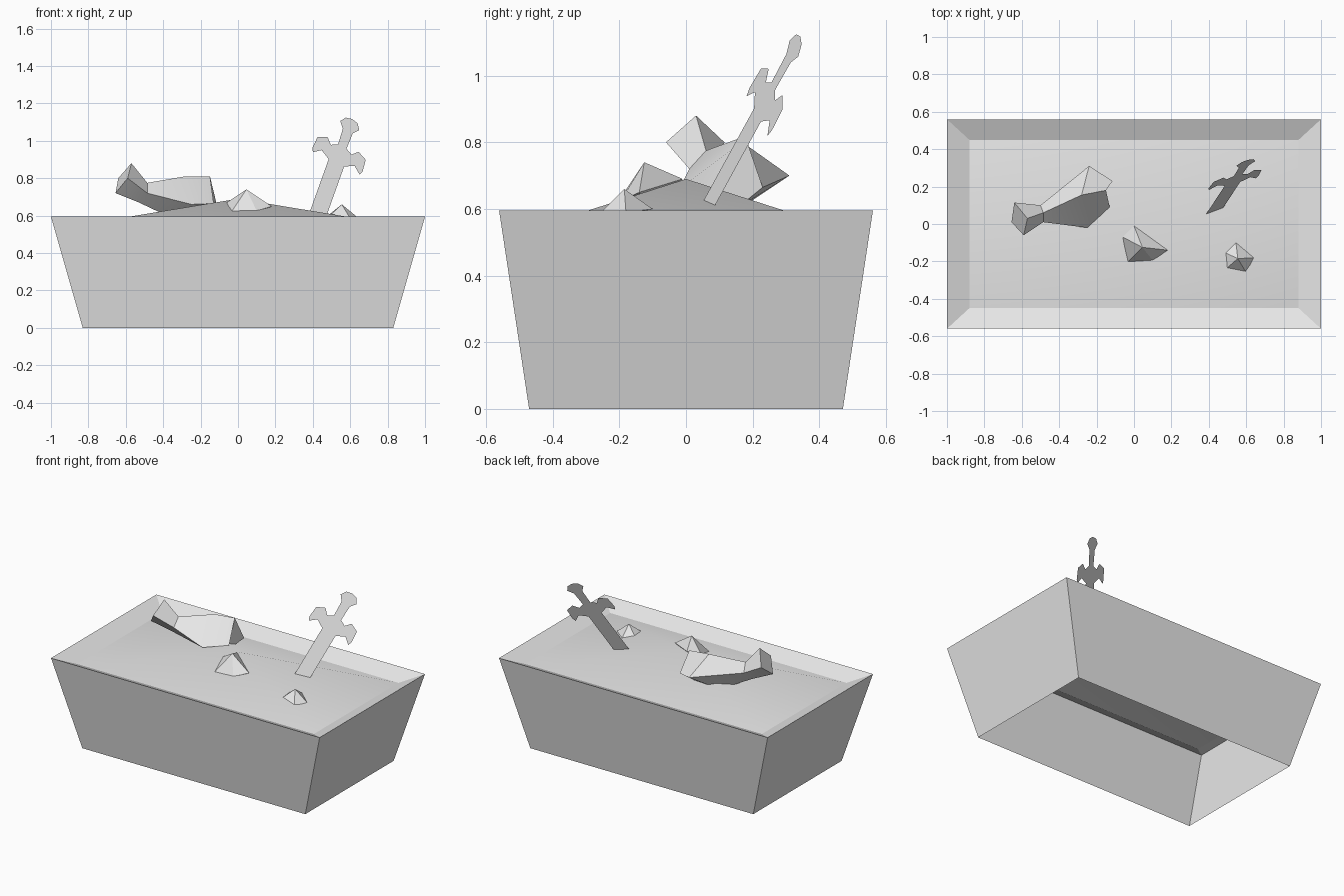
import bpy, bmesh, math
from mathutils import Vector

cube = bpy.data.objects.get("Cube")
if cube:
    bpy.data.objects.remove(cube, do_unlink=True)

stone = bpy.data.materials.new("plain_grey")
stone.use_nodes = True
stone.diffuse_color = (0.8, 0.8, 0.8, 1)
stone.node_tree.nodes["Principled BSDF"].inputs["Base Color"].default_value = (0.8, 0.8, 0.8, 1)


def finish(name, bm, smooth=None, recalc=True):
    """Turn a bmesh into a named object with the shared material."""
    if recalc:
        bmesh.ops.recalc_face_normals(bm, faces=bm.faces)
    mesh = bpy.data.meshes.new(name)
    bm.to_mesh(mesh)
    bm.free()
    mesh.materials.append(stone)
    obj = bpy.data.objects.new(name, mesh)
    bpy.context.collection.objects.link(obj)
    if smooth:
        bpy.ops.object.select_all(action="DESELECT")
        obj.select_set(True)
        bpy.context.view_layer.objects.active = obj
        bpy.ops.object.shade_smooth_by_angle(angle=math.radians(smooth))
    return obj


def bridge(bm, a, b):
    """Join two equal rings with quads."""
    n = len(a)
    for i in range(n):
        j = (i + 1) % n
        bm.faces.new((a[i], a[j], b[j], b[i]))


def fan(bm, ring, tip):
    """Join a ring to a single point with triangles."""
    for i in range(len(ring)):
        bm.faces.new((ring[i], ring[(i + 1) % len(ring)], tip))


# Planter shell, open below, with a sloping inner lip and a sand mound
bm = bmesh.new()
rings = []
for hx, hy, z in ((0.83, 0.47, 0), (1, 0.56, 0.595), (0.88, 0.45, 0.545)):
    rings.append([bm.verts.new((sx * hx, sy * hy, z))
                  for sx, sy in ((-1, -1), (1, -1), (1, 1), (-1, 1))])
bridge(bm, rings[0], rings[1])
bridge(bm, rings[1], rings[2])
fan(bm, rings[2], bm.verts.new((0, 0, 0.69)))
finish("sand_planter", bm, 30, recalc=False)

# Half buried jar lying on its side: mouth, neck, shoulder, base
# (each ring runs top, back, bottom, front)
jar_rings = (
    ((-0.57, 0.03, 0.88), (-0.64, 0.115, 0.80), (-0.655, 0.01, 0.72), (-0.59, -0.06, 0.80)),
    ((-0.485, 0.06, 0.775), (-0.50, 0.10, 0.72), (-0.53, 0.05, 0.67), (-0.485, 0.01, 0.72)),
    ((-0.28, 0.155, 0.81), (-0.24, 0.31, 0.70), (-0.34, 0.13, 0.58), (-0.25, -0.02, 0.66)),
    ((-0.15, 0.18, 0.81), (-0.115, 0.23, 0.665), (-0.18, 0.15, 0.60), (-0.13, 0.09, 0.665)),
)
bm = bmesh.new()
rings = [[bm.verts.new(p) for p in ring] for ring in jar_rings]
for a, b in zip(rings, rings[1:]):
    bridge(bm, a, b)
bm.faces.new(rings[0])
bm.faces.new(rings[-1])
finish("buried_jar", bm, 30)


# Rocks: a faceted cap over a buried point
def rock(name, tip, base):
    bm = bmesh.new()
    ring = [bm.verts.new(p) for p in base]
    fan(bm, ring, bm.verts.new(tip))
    fan(bm, ring, bm.verts.new((tip[0], tip[1], 0.56)))
    finish(name, bm)


rock("middle_rock", (0.045, -0.125, 0.74),
     ((-0.06, -0.07, 0.67), (0, -0.01, 0.69), (0.18, -0.14, 0.65),
      (0.10, -0.195, 0.625), (-0.035, -0.205, 0.62)))
rock("small_rock", (0.555, -0.185, 0.66),
     ((0.545, -0.10, 0.60), (0.64, -0.18, 0.59), (0.60, -0.26, 0.585),
      (0.48, -0.25, 0.59), (0.48, -0.15, 0.60)))

# Flat sword stuck in the sand: half outline (across, along), mirrored
half = ((0.047, -0.01), (0.047, 0.337), (0.10, 0.368), (0.142, 0.333), (0.152, 0.358),
        (0.146, 0.43), (0.094, 0.455), (0.063, 0.421), (0.026, 0.44), (0.03, 0.54),
        (0.058, 0.575), (0.036, 0.608))
outline = list(half) + [(0, 0.617)] + [(-u, v) for u, v in reversed(half)]
origin = Vector((0.425, 0.06, 0.60))
along = Vector((0.30, 0.458, 0.836)).normalized()
across = Vector((0.88, 0.22, -0.42)).normalized()
bm = bmesh.new()
bm.faces.new([bm.verts.new(origin + across * u + along * v) for u, v in outline])
finish("buried_sword", bm, recalc=False)
